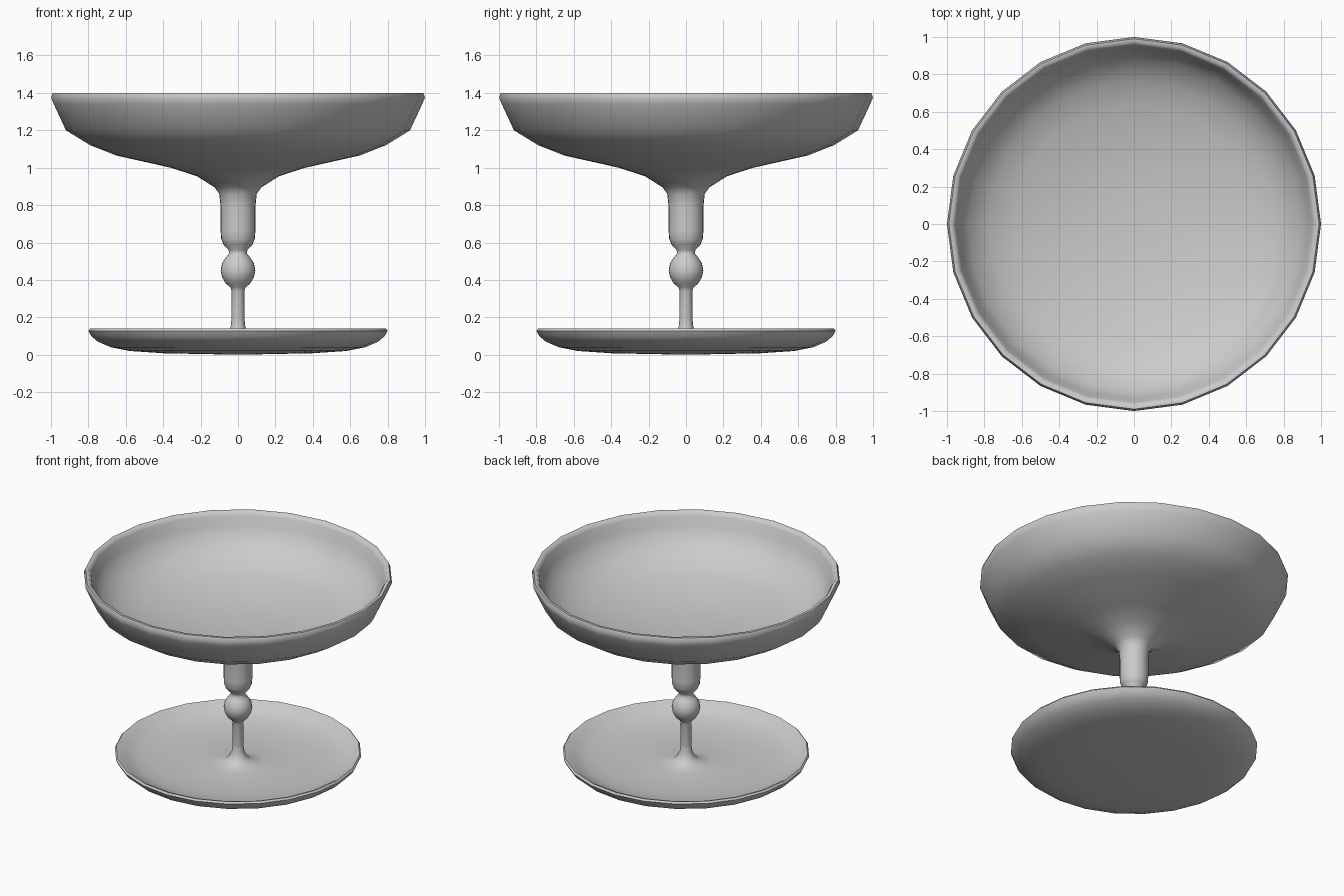
import bpy
from math import cos, sin, pi, radians

SIDES = 24


def lathe(name, profile):
    """Revolve (radius, height) points around z; a zero radius closes to a point."""
    verts, rings, faces = [], [], []
    for r, z in profile:
        n = SIDES if r > 0 else 1
        start = len(verts)
        verts += [(r * cos(2 * pi * k / SIDES), r * sin(2 * pi * k / SIDES), z) for k in range(n)]
        rings.append([start + k % n for k in range(SIDES + 1)])
    for a, b in zip(rings, rings[1:]):
        for k in range(SIDES):
            quad = [a[k], a[k + 1], b[k + 1], b[k]]
            faces.append(list(dict.fromkeys(quad)))
    mesh = bpy.data.meshes.new(name)
    mesh.from_pydata(verts, [], faces)
    mesh.update()
    obj = bpy.data.objects.new(name, mesh)
    bpy.context.collection.objects.link(obj)
    bpy.ops.object.select_all(action='DESELECT')
    obj.select_set(True)
    bpy.context.view_layer.objects.active = obj
    bpy.ops.object.shade_smooth_by_angle(angle=radians(60))
    return obj


# Dished foot: underside, rounded rim, inner floor, flare into the stem
lathe("foot", [
    (0, 0), (0.40, 0.008), (0.58, 0.02), (0.68, 0.04), (0.75, 0.07),
    (0.785, 0.10), (0.80, 0.128), (0.79, 0.14), (0.77, 0.134),
    (0.72, 0.10), (0.64, 0.075), (0.52, 0.057), (0.35, 0.052), (0.17, 0.055),
    (0.09, 0.07), (0.055, 0.10), (0.04, 0.14), (0.036, 0.18)])

# Thin stem, ball knop and neck
lathe("stem", [
    (0.036, 0.18), (0.034, 0.34), (0.04, 0.36), (0.065, 0.38), (0.085, 0.415),
    (0.093, 0.45), (0.085, 0.49), (0.065, 0.52), (0.048, 0.54), (0.05, 0.56),
    (0.078, 0.59), (0.09, 0.62), (0.093, 0.66)])

# Upper stem flaring into the shallow bowl, rolled rim, inside of the bowl
lathe("bowl", [
    (0.093, 0.66), (0.093, 0.79), (0.10, 0.86), (0.125, 0.895), (0.22, 0.955),
    (0.36, 1.00), (0.65, 1.065), (0.79, 1.12), (0.92, 1.20), (0.985, 1.34),
    (1.0, 1.375), (0.99, 1.40), (0.97, 1.40), (0.955, 1.375), (0.935, 1.31),
    (0.885, 1.215), (0.77, 1.14), (0.64, 1.09), (0.36, 1.04), (0.20, 1.025), (0, 1.02)])
